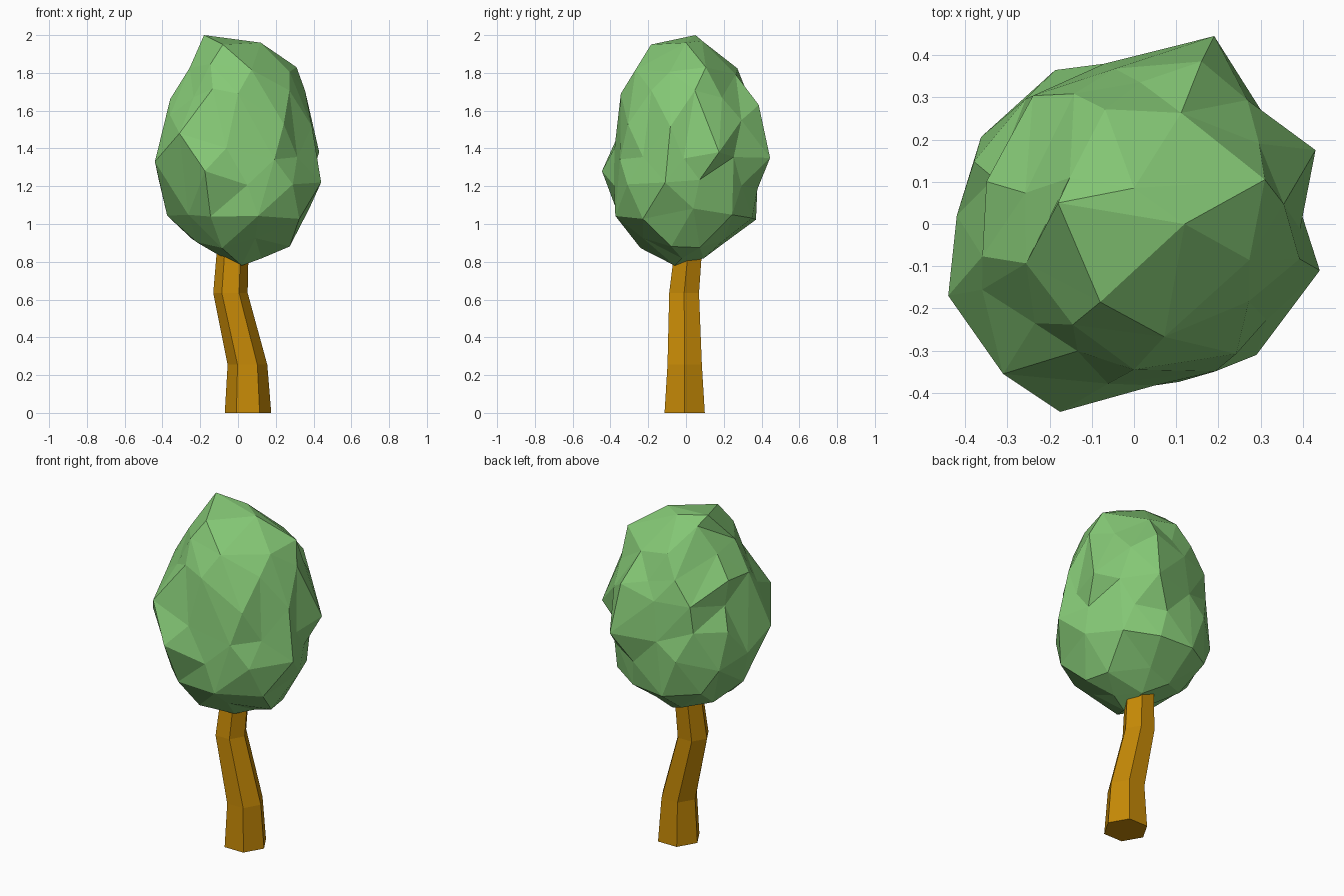
import bpy, bmesh, math, random
from mathutils import Vector

if "Cube" in bpy.data.objects:
    bpy.data.objects.remove(bpy.data.objects["Cube"])

random.seed(4)


def make_object(name, bm, color):
    bmesh.ops.recalc_face_normals(bm, faces=bm.faces)
    mesh = bpy.data.meshes.new(name)
    bm.to_mesh(mesh)
    bm.free()
    obj = bpy.data.objects.new(name, mesh)
    bpy.context.collection.objects.link(obj)
    mat = bpy.data.materials.new(name + "_colour")
    mat.diffuse_color = color
    mat.use_nodes = True
    mat.node_tree.nodes["Principled BSDF"].inputs["Base Color"].default_value = mat.diffuse_color
    mesh.materials.append(mat)
    return obj


# Trunk: bent six-sided stem, each ring is (x, y, z, radius)
bm = bmesh.new()
rings = []
for x, y, z, r in [(0.053, -0.007, 0, 0.123), (0.05, -0.007, 0.255, 0.105),
                   (-0.04, -0.01, 0.635, 0.091), (-0.028, 0.012, 0.86, 0.084)]:
    rings.append([bm.verts.new((x + r * math.cos(i * math.pi / 3),
                                y + r * math.sin(i * math.pi / 3), z)) for i in range(6)])
for low, high in zip(rings, rings[1:]):
    for i in range(6):
        j = (i + 1) % 6
        bm.faces.new((low[i], low[j], high[j], high[i]))
bm.faces.new(rings[0][::-1])
bm.faces.new(rings[-1])
make_object("trunk", bm, (0.56, 0.25, 0.002, 1))

# Crown tips: the few outermost corners
tips = [
    (-0.18, 0.05, 2.0), (0.0, 0.085, 1.97), (0.12, 0.0, 1.96), (-0.08, -0.185, 1.95),
    (0.31, 0.105, 1.83), (0.0, -0.345, 1.69), (-0.235, -0.235, 1.67), (0.16, 0.385, 1.63),
    (-0.31, -0.355, 1.48), (0.19, 0.445, 1.35), (0.43, 0.175, 1.38), (-0.44, -0.17, 1.33),
    (-0.175, -0.445, 1.28), (0.44, -0.11, 1.22), (0.29, -0.31, 1.21), (0.02, -0.06, 0.78),
]
# Crown profile: height, points in ring, radius towards right, back, left, front
profile = [
    (0.83, 4, (0.14, 0.10, 0.12, 0.12)),
    (0.90, 8, (0.30, 0.19, 0.28, 0.26)),
    (1.06, 10, (0.39, 0.38, 0.39, 0.39)),
    (1.22, 11, (0.42, 0.40, 0.41, 0.42)),
    (1.38, 11, (0.42, 0.42, 0.42, 0.41)),
    (1.55, 10, (0.39, 0.39, 0.38, 0.40)),
    (1.70, 9, (0.35, 0.34, 0.36, 0.36)),
    (1.83, 8, (0.31, 0.29, 0.27, 0.28)),
    (1.93, 5, (0.18, 0.19, 0.20, 0.18)),
]


def direction(p):
    c = max(-0.99, min(0.99, (p.z - 1.39) / 0.62))
    a, s = math.atan2(p.y, p.x), math.sqrt(1 - c * c)
    return Vector((s * math.cos(a), s * math.sin(a), c))


# Crown: tips and jittered ring points, joined by the hull of their directions
points = [Vector(t) for t in tips]
dirs = [direction(p) for p in points]
for k, (z, n, radii) in enumerate(profile):
    for i in range(n):
        a = (i + 0.5 * (k % 2) + random.uniform(-0.2, 0.2)) * math.tau / n
        quarter = (a % math.tau) / (math.pi / 2)
        q, f = int(quarter) % 4, quarter % 1
        r = radii[q] * (1 - f) + radii[(q + 1) % 4] * f
        r *= random.uniform(0.9, 1.03)
        p = Vector((r * math.cos(a), r * math.sin(a), z + random.uniform(-0.04, 0.03)))
        d = direction(p)
        if all(d.angle(t) > 0.27 for t in dirs[:len(tips)]):
            points.append(p)
            dirs.append(d)
bm = bmesh.new()
verts = [bm.verts.new(d) for d in dirs]
bmesh.ops.convex_hull(bm, input=verts)
for v, p in zip(verts, points):
    v.co = p
make_object("leaf_crown", bm, (0.235, 0.58, 0.18, 1))
